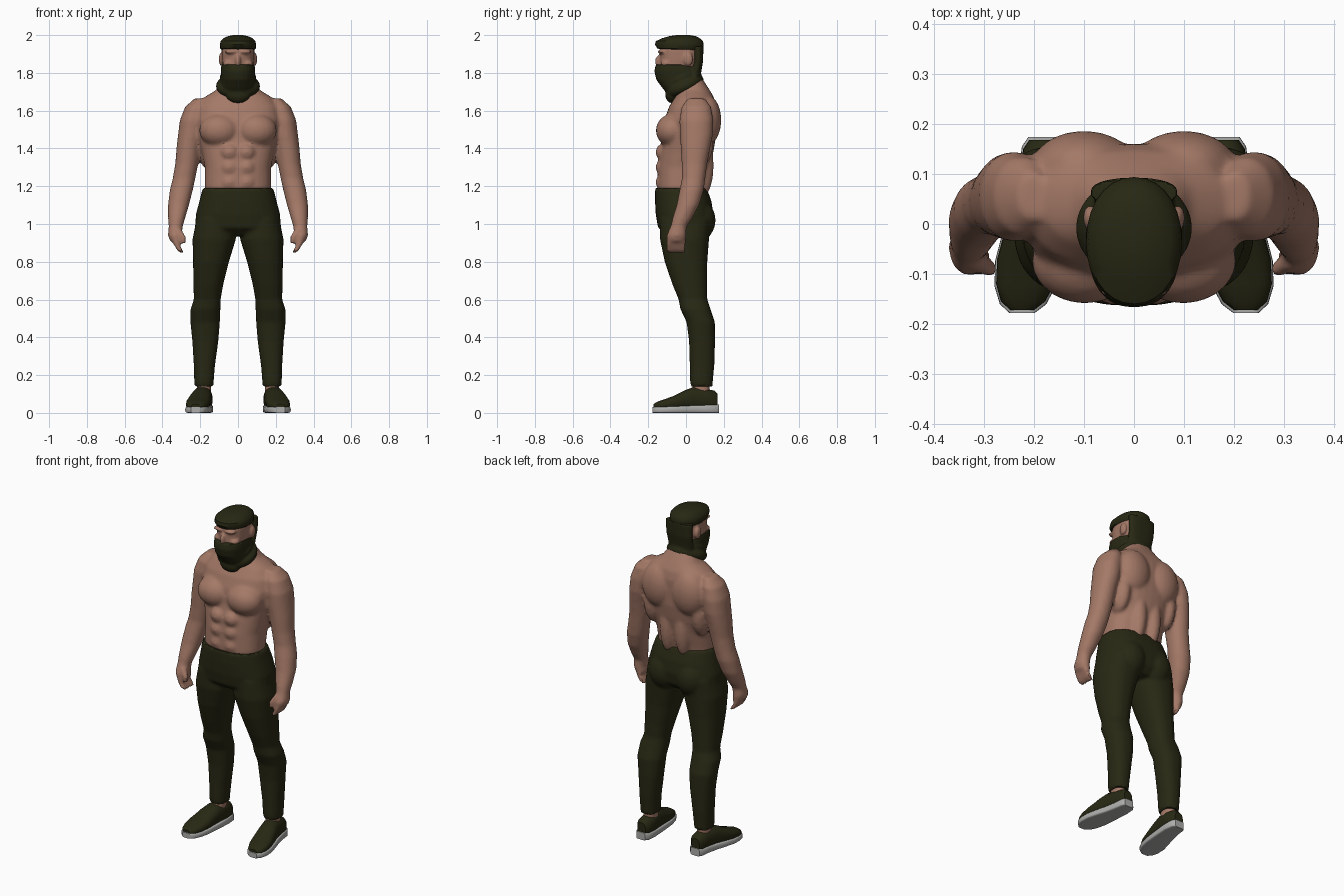
import bpy, bmesh, math
from mathutils import Matrix, Vector


def material(name, rgb):
    m = bpy.data.materials.new(name)
    m.diffuse_color = (*rgb, 1)
    return m


SKIN = material("skin", (0.37, 0.19, 0.135))
OLIVE = material("dark olive cloth", (0.021, 0.021, 0.007))
GREY = material("sole grey", (0.42, 0.42, 0.41))


def spow(v, p):
    return math.copysign(abs(v) ** (2 / p), v)


def loft(bm, rings, s=1, p=2.3, n=24, axis='z'):
    """Closed skin through elliptical rings (x, y, z, r1, r2); s mirrors x."""
    loops = []
    for x, y, z, a, b in rings:
        loop = []
        for i in range(n):
            t = 2 * math.pi * i / n
            u, v = a * spow(math.cos(t), p), b * spow(math.sin(t), p)
            co = (x + u, y + v, z) if axis == 'z' else (x + u, y, z + v)
            loop.append(bm.verts.new((s * co[0], co[1], co[2])))
        loops.append(loop)
    for A, B in zip(loops, loops[1:]):
        for i in range(n):
            j = (i + 1) % n
            bm.faces.new((A[i], A[j], B[j], B[i]))
    bm.faces.new(loops[0])
    bm.faces.new(loops[-1])


def spans(rows):
    """Rows of (z, half width, front y, back y) turned into centred rings."""
    return [(0, (f + b) / 2, z, w, (b - f) / 2) for z, w, f, b in rows]


def ball(bm, c, r, s=1):
    m = Matrix.Translation((s * c[0], c[1], c[2])) @ Matrix.Diagonal((*r, 1))
    bmesh.ops.create_uvsphere(bm, u_segments=20, v_segments=12, radius=1, matrix=m)


def roll(bm, c, rx, ry, r, tilt, n=32, k=12):
    """Tilted cloth roll around the neck."""
    m = Matrix.Translation(c) @ Matrix.Rotation(tilt, 4, 'X')
    g = []
    for i in range(n):
        t = 2 * math.pi * i / n
        g.append([])
        for j in range(k):
            q = 2 * math.pi * j / k
            d = r * math.cos(q)
            g[i].append(bm.verts.new(m @ Vector(((rx + d) * math.cos(t), (ry + d) * math.sin(t), r * math.sin(q)))))
    for i in range(n):
        for j in range(k):
            a, b = (i + 1) % n, (j + 1) % k
            bm.faces.new((g[i][j], g[a][j], g[a][b], g[i][b]))


def finish(bm, name, mat, voxel=0, smooth=4):
    """Make the object; a voxel size fuses its overlapping volumes."""
    bmesh.ops.recalc_face_normals(bm, faces=bm.faces)
    me = bpy.data.meshes.new(name)
    bm.to_mesh(me)
    bm.free()
    ob = bpy.data.objects.new(name, me)
    bpy.context.collection.objects.link(ob)
    bpy.ops.object.select_all(action='DESELECT')
    bpy.context.view_layer.objects.active = ob
    ob.select_set(True)
    if voxel:
        r = ob.modifiers.new("fuse", 'REMESH')
        r.mode, r.voxel_size = 'VOXEL', voxel
        sm = ob.modifiers.new("soften", 'SMOOTH')
        sm.factor, sm.iterations = 0.5, smooth
        bpy.ops.object.convert(target='MESH')
        ob = bpy.context.object
    ob.data.materials.clear()
    ob.data.materials.append(mat)
    bpy.ops.object.shade_smooth_by_angle(angle=math.radians(40))
    return ob


# Bare upper body: torso, muscles, arms and hands fused together
bm = bmesh.new()
loft(bm, spans([
    (1.10, .165, -.14, .09), (1.20, .176, -.152, .10), (1.30, .176, -.15, .125),
    (1.38, .192, -.14, .145), (1.46, .212, -.125, .158), (1.55, .225, -.115, .16),
    (1.62, .215, -.09, .16), (1.67, .18, -.06, .148), (1.71, .115, -.04, .125),
    (1.78, .07, -.05, .08)]), p=2.4, n=32)
ARM = [(.20, .055, 1.665, .03, .045), (.222, .055, 1.62, .058, .078),
       (.24, .055, 1.55, .068, .09), (.25, .055, 1.47, .068, .087),
       (.262, .05, 1.40, .064, .078), (.271, .045, 1.32, .061, .068),
       (.286, .04, 1.24, .06, .062), (.30, .03, 1.18, .061, .064),
       (.315, .01, 1.10, .056, .06), (.325, -.02, 1.03, .045, .052),
       (.33, -.04, .985, .037, .042), (.334, -.05, .94, .037, .052),
       (.325, -.052, .905, .033, .05)]
for s in (1, -1):
    loft(bm, ARM, s, p=2.1)
    for i in range(4):                                  # curled fingers
        y = -.09 + .0255 * i
        loft(bm, [(.332, y, .93, .015, .013), (.325, y, .89, .015, .0135),
                  (.307, y, .86, .015, .013), (.293, y, .845, .009, .009)], s, n=10)
    loft(bm, [(.315, -.075, .97, .018, .018), (.29, -.09, .93, .016, .016),
              (.285, -.09, .895, .011, .011)], s, n=10)  # thumb
    ball(bm, (.098, -.072, 1.495), (.108, .088, .088), s)    # chest
    ball(bm, (.10, .115, 1.55), (.105, .072, .13), s)        # shoulder blade
    ball(bm, (.05, .085, 1.31), (.05, .062, .17), s)         # lower back
    ball(bm, (.16, .06, 1.43), (.055, .085, .14), s)         # side of back
    for z in (1.38, 1.30, 1.22):                             # stomach
        ball(bm, (.044, -.125, z), (.046, .036, .043), s)
finish(bm, "upper_body", SKIN, .01, 5)

# Trousers: hips, seat and both legs fused together
bm = bmesh.new()
loft(bm, spans([(1.19, .187, -.164, .11), (1.12, .205, -.164, .135),
                (1.05, .223, -.16, .145), (.98, .228, -.148, .135),
                (.94, .18, -.10, .10)]), p=2.4, n=32)
LEG = [(.118, -.005, 1.03, .10, .135), (.126, -.008, .92, .115, .13),
       (.143, 0, .80, .095, .113), (.157, .02, .68, .079, .092),
       (.163, .037, .60, .071, .076), (.172, .05, .55, .079, .08),
       (.174, .078, .48, .078, .075), (.173, .085, .38, .069, .069),
       (.178, .085, .25, .056, .065), (.18, .082, .175, .052, .061),
       (.18, .082, .14, .05, .058)]
for s in (1, -1):
    loft(bm, LEG, s, p=2.3)
    ball(bm, (.09, .065, 1.02), (.095, .092, .11), s)
finish(bm, "trousers", OLIVE, .01, 3)

# Ankles, shoes and soles; shoe rows are (y, centre x, half width, top z)
SHOE = [(.168, .182, .028, .10), (.15, .18, .042, .118), (.10, .181, .047, .128),
        (.04, .19, .052, .137), (-.01, .2, .058, .118), (-.07, .211, .063, .088),
        (-.12, .218, .058, .07), (-.155, .222, .044, .058), (-.172, .224, .024, .046)]
for s, side in ((1, "left"), (-1, "right")):
    bm = bmesh.new()
    loft(bm, [(.18, .078, .09, .036, .045), (.18, .08, .17, .036, .045)], s)
    finish(bm, side + "_ankle", SKIN)
    bm = bmesh.new()
    loft(bm, [(x, y, (t + .015) / 2, w, (t - .015) / 2) for y, x, w, t in SHOE], s, 2.4, axis='y')
    finish(bm, side + "_shoe", OLIVE)
    bm = bmesh.new()
    loft(bm, [(x, y * 1.035, .019 + .02 * y, w * 1.06, .019 + .02 * y) for y, x, w, t in SHOE],
         s, 6, axis='y')
    finish(bm, side + "_sole", GREY)

# Head with nose, brow, cheeks and ears
bm = bmesh.new()
loft(bm, spans([(1.70, .05, -.09, .04), (1.76, .065, -.135, .04), (1.82, .08, -.142, .06),
                (1.87, .086, -.138, .075), (1.92, .088, -.14, .08), (1.96, .08, -.13, .075)]))
ball(bm, (0, -.14, 1.86), (.015, .024, .036))
for s in (1, -1):
    ball(bm, (.035, -.128, 1.912), (.036, .022, .012), s)
    ball(bm, (.05, -.105, 1.85), (.03, .03, .018), s)
    ball(bm, (.088, .012, 1.872), (.014, .026, .036), s)
finish(bm, "head", SKIN, .007, 3)

# Cap with a front peak
bm = bmesh.new()
loft(bm, spans([(1.922, .086, -.13, .085), (1.93, .094, -.152, .092), (1.95, .096, -.164, .094),
                (1.968, .092, -.16, .09), (1.984, .075, -.125, .072), (1.995, .052, -.085, .05),
                (2.0, .025, -.05, .02)]), p=2.1, n=28)
finish(bm, "cap", OLIVE)

# Scarf: face cover, back of the head, neck folds and front drape
bm = bmesh.new()
loft(bm, spans([(1.845, .088, -.16, .05), (1.81, .092, -.168, .07), (1.765, .088, -.158, .08),
                (1.72, .088, -.125, .085), (1.69, .08, -.10, .08)]))
loft(bm, spans([(1.74, .08, -.02, .08), (1.80, .08, .02, .08), (1.86, .085, .038, .09),
                (1.94, .088, .035, .093)]))
tilt = math.radians(25)
roll(bm, (0, -.008, 1.73), .086, .078, .031, tilt)
roll(bm, (0, -.025, 1.772), .076, .08, .022, tilt)
ball(bm, (0, -.075, 1.685), (.065, .035, .045))
finish(bm, "scarf", OLIVE, .007, 2)
